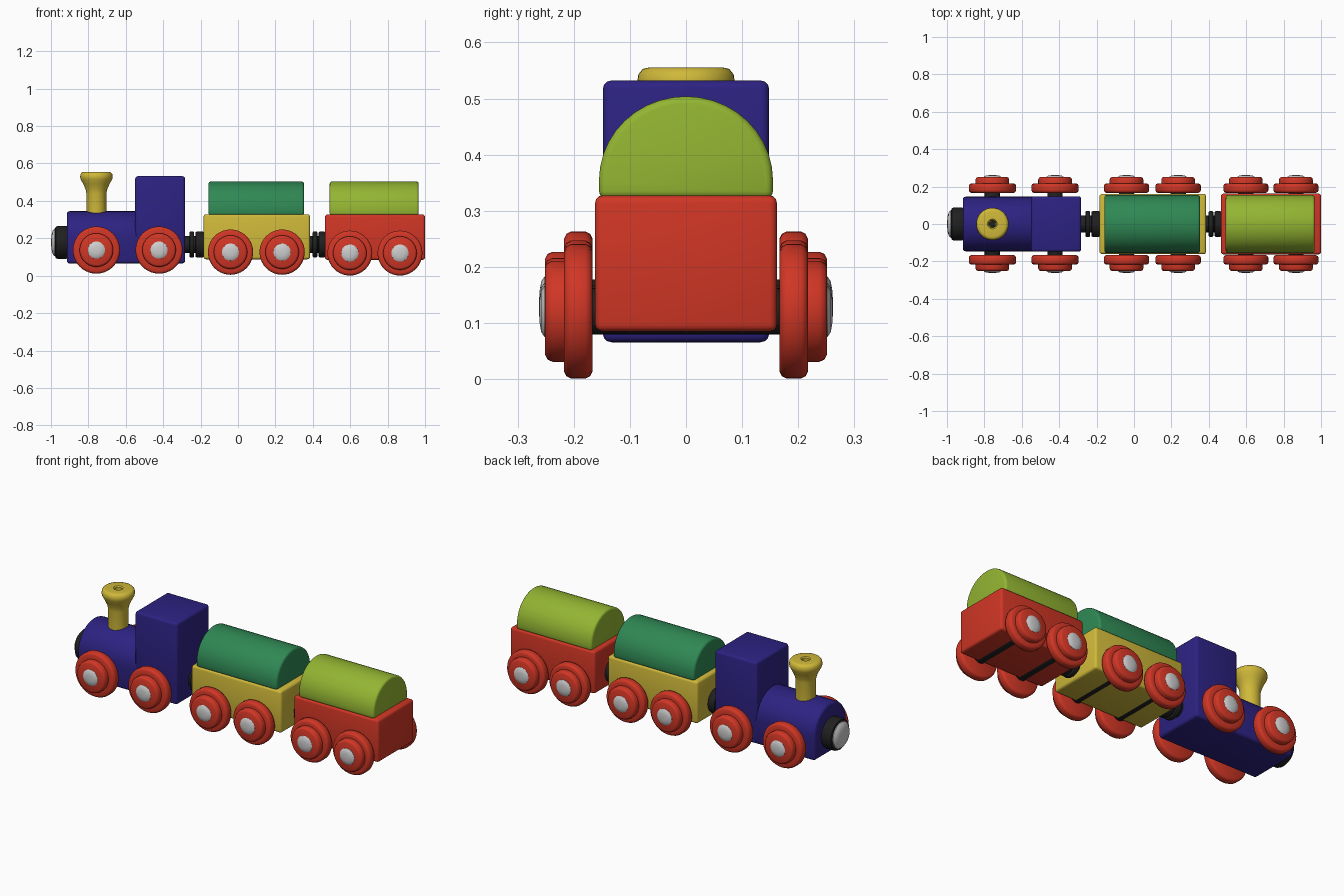
import bpy, bmesh, math
from mathutils import Vector

if "Cube" in bpy.data.objects:
    bpy.data.objects.remove(bpy.data.objects["Cube"])


def mat(name, r, g, b):
    lin = lambda c: (c / 255 / 12.92) if c < 11 else ((c / 255 + 0.055) / 1.055) ** 2.4
    m = bpy.data.materials.new(name)
    m.diffuse_color = (lin(r), lin(g), lin(b), 1)
    m.use_nodes = True
    m.node_tree.nodes["Principled BSDF"].inputs["Base Color"].default_value = m.diffuse_color
    return m


BLUE = mat("blue paint", 45, 34, 130)
RED = mat("red paint", 208, 54, 37)
YELLOW = mat("yellow paint", 208, 185, 58)
GREEN = mat("green paint", 47, 136, 84)
LIME = mat("lime paint", 147, 181, 50)
SILVER = mat("silver metal", 205, 205, 205)
BLACK = mat("black plastic", 32, 32, 32)


def finish(bm, name, material):
    bmesh.ops.remove_doubles(bm, verts=bm.verts, dist=1e-5)
    bmesh.ops.recalc_face_normals(bm, faces=bm.faces)
    me = bpy.data.meshes.new(name)
    bm.to_mesh(me)
    bm.free()
    me.materials.append(material)
    ob = bpy.data.objects.new(name, me)
    bpy.context.collection.objects.link(ob)
    bpy.ops.object.select_all(action='DESELECT')
    ob.select_set(True)
    bpy.context.view_layer.objects.active = ob
    bpy.ops.object.shade_smooth_by_angle(angle=math.radians(40))
    return ob


def prism(name, material, x0, x1, profile, bevel):
    """Extrude a (y, z) profile along x and round its sharp edges."""
    bm = bmesh.new()
    face = bm.faces.new([bm.verts.new((x0, y, z)) for y, z in profile])
    ext = bmesh.ops.extrude_face_region(bm, geom=[face])
    verts = [v for v in ext["geom"] if isinstance(v, bmesh.types.BMVert)]
    bmesh.ops.translate(bm, verts=verts, vec=(x1 - x0, 0, 0))
    bmesh.ops.recalc_face_normals(bm, faces=bm.faces)
    sharp = [e for e in bm.edges if e.calc_face_angle(0) > math.radians(40)]
    bmesh.ops.bevel(bm, geom=sharp, offset=bevel, segments=3, profile=0.5, affect='EDGES')
    return finish(bm, name, material)


def box(name, material, x0, x1, w, z0, z1, bevel=0.013):
    return prism(name, material, x0, x1, [(-w, z0), (w, z0), (w, z1), (-w, z1)], bevel)


def arch(name, material, x0, x1, w, z0, spring, top, bevel=0.013, n=20):
    pts = [(-w, z0), (w, z0)]
    for i in range(n + 1):
        a = math.pi * i / n
        pts.append((w * math.cos(a), spring + (top - spring) * math.sin(a)))
    return prism(name, material, x0, x1, pts, bevel)


def lathe(name, material, origin, axis, profile, n=40):
    """Spin (radius, distance along axis) points round an axis."""
    bm = bmesh.new()
    ax = Vector(axis)
    side = ax.orthogonal().normalized()
    o = Vector(origin)
    verts = [bm.verts.new(o + side * r + ax * d) for r, d in profile]
    edges = [bm.edges.new(p) for p in zip(verts, verts[1:])]
    bmesh.ops.spin(bm, geom=verts + edges, cent=o, axis=ax, angle=2 * math.pi,
                   steps=n, use_merge=True)
    return finish(bm, name, material)


def disc(r, d0, d1, b=0.008):
    """Rounded disc outline from d0 to d1."""
    c = b * 0.3
    return [(0, d0), (r - b, d0), (r - c, d0 + c), (r, d0 + b),
            (r, d1 - b), (r - c, d1 - c), (r - b, d1), (0, d1)]


# Engine
arch("boiler", BLUE, -0.915, -0.50, 0.146, 0.065, 0.20, 0.345, 0.016)
box("cab", BLUE, -0.55, -0.283, 0.148, 0.066, 0.532, 0.014)
lathe("chimney", YELLOW, (-0.757, 0, 0), (0, 0, 1),
      [(0, 0.32), (0.053, 0.32), (0.053, 0.44), (0.058, 0.462), (0.070, 0.490),
       (0.084, 0.515), (0.087, 0.528), (0.085, 0.543), (0.077, 0.553),
       (0.068, 0.555), (0.026, 0.555), (0.020, 0.549), (0.019, 0.51), (0, 0.51)])
lathe("chimney_hole", BLACK, (-0.757, 0, 0), (0, 0, 1), disc(0.018, 0.511, 0.518, 0.001), 24)
lathe("front_buffer", BLACK, (0, 0, 0.178), (-1, 0, 0), disc(0.088, 0.905, 0.978, 0.014))
lathe("front_magnet", SILVER, (0, 0, 0.178), (-1, 0, 0),
      [(0, 0.97), (0.074, 0.97), (0.073, 0.982), (0.062, 0.991), (0.04, 0.997), (0, 1.0)])

# Wagons
box("middle_wagon", YELLOW, -0.184, 0.385, 0.161, 0.088, 0.328)
arch("middle_load", GREEN, -0.158, 0.353, 0.155, 0.322, 0.355, 0.504)
box("rear_wagon", RED, 0.465, 1.0, 0.162, 0.085, 0.327)
arch("rear_load", LIME, 0.490, 0.966, 0.155, 0.322, 0.355, 0.504)

# Couplings between the vehicles
for i, (a, b) in enumerate([(-0.285, -0.183), (0.383, 0.467)]):
    m = a + (b - a) * 0.52
    z = (0, 0, 0.167)
    lathe(f"coupling_stem_{i}", BLACK, z, (1, 0, 0), disc(0.045, a - 0.01, b + 0.01, 0.002))
    lathe(f"coupling_magnet_front_{i}", BLACK, z, (1, 0, 0), disc(0.070, m - 0.028, m - 0.002))
    lathe(f"coupling_magnet_rear_{i}", BLACK, z, (1, 0, 0), disc(0.069, m + 0.004, b + 0.002))

# Wheels, hubs and axles
for i, (x, z, r) in enumerate([(-0.757, 0.137, 0.126), (-0.422, 0.137, 0.126),
                               (-0.040, 0.126, 0.121), (0.236, 0.126, 0.121),
                               (0.598, 0.121, 0.120), (0.866, 0.121, 0.120)]):
    lathe(f"axle_{i}", BLACK, (x, 0, z), (0, 1, 0), disc(0.041, -0.18, 0.18, 0.002), 32)
    for side, s in (("front", -1), ("back", 1)):
        o, ax = (x, 0, z), (0, s, 0)
        lathe(f"{side}_wheel_{i}", RED, o, ax,
              [(0, 0.167), (r - 0.012, 0.167), (r - 0.004, 0.171), (r, 0.179),
               (r, 0.205), (r - 0.004, 0.213), (r - 0.012, 0.217), (0.090, 0.217),
               (0.090, 0.238), (0.086, 0.247), (0.078, 0.251), (0, 0.251)])
        lathe(f"{side}_hub_{i}", SILVER, o, ax,
              [(0, 0.245), (0.047, 0.245), (0.046, 0.252), (0.037, 0.258),
               (0.02, 0.261), (0, 0.262)], 32)
